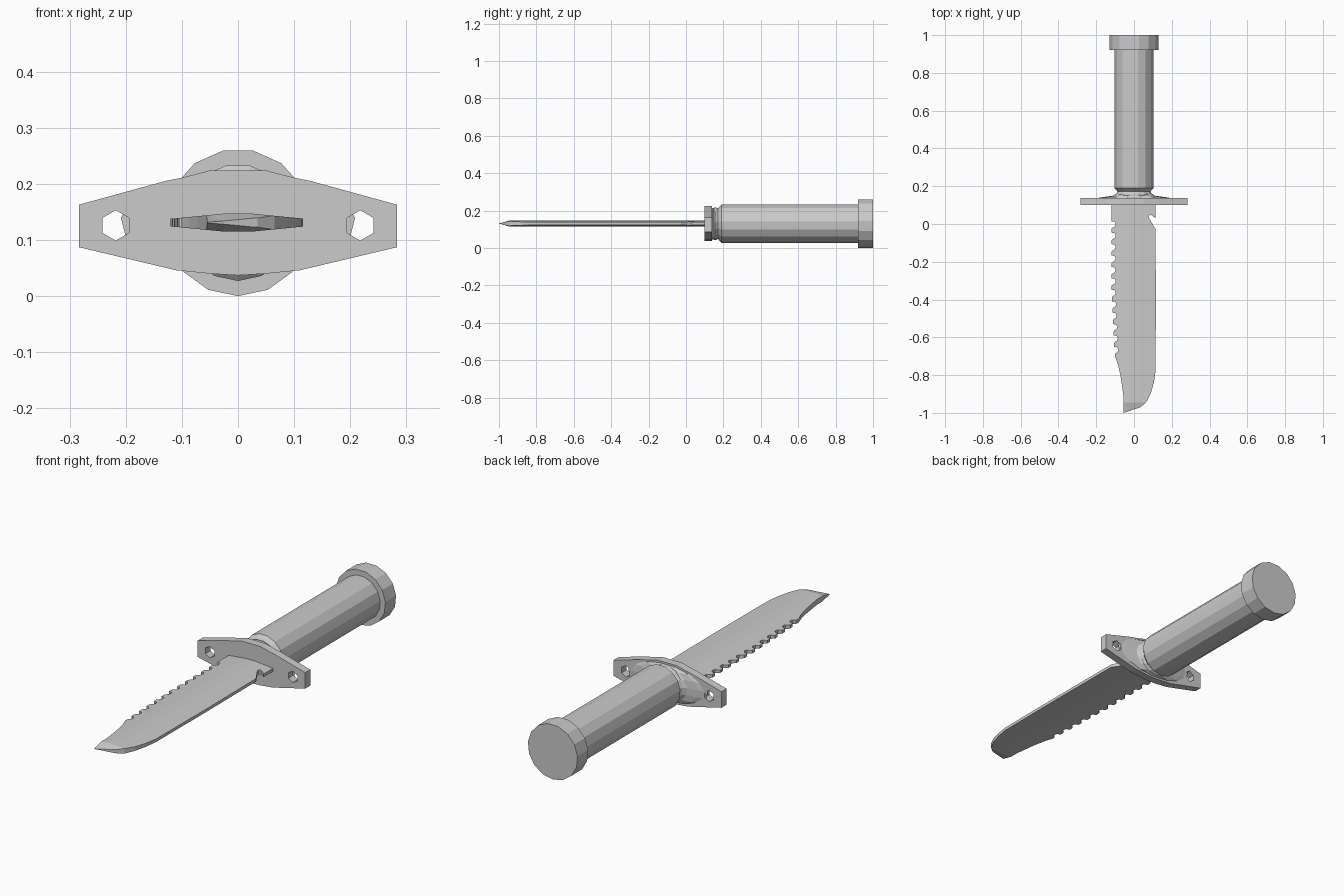
import bpy, bmesh, math

if "Cube" in bpy.data.objects:
    bpy.data.objects.remove(bpy.data.objects["Cube"])

AXIS_Z = 0.131


def finish(name, bm):
    bmesh.ops.recalc_face_normals(bm, faces=bm.faces)
    mesh = bpy.data.meshes.new(name)
    bm.to_mesh(mesh)
    bm.free()
    ob = bpy.data.objects.new(name, mesh)
    bpy.context.collection.objects.link(ob)
    return ob


def loft(name, rings, sides=15):
    """Closed 15-sided body along y; rings are (y, x radius, z radius)."""
    bm = bmesh.new()
    loops = []
    for y, rx, rz in rings:
        angles = [2 * math.pi * i / sides - math.pi / 2 for i in range(sides)]
        loops.append([bm.verts.new((rx * math.cos(a), y, AXIS_Z + rz * math.sin(a)))
                      for a in angles])
    for a, b in zip(loops, loops[1:]):
        for i in range(sides):
            j = (i + 1) % sides
            bm.faces.new((a[i], a[j], b[j], b[i]))
    bm.faces.new(loops[0])
    bm.faces.new(loops[-1])
    return finish(name, bm)


# Grip, neck and pommel
loft("grip", [(0.15, 0.095, 0.088), (0.16, 0.095, 0.088), (0.172, 0.088, 0.083),
              (0.19, 0.104, 0.104), (0.93, 0.104, 0.104)])
loft("pommel", [(0.92, 0.131, 0.131), (1.0, 0.131, 0.131)])
loft("guard_collar", [(0.135, 0.21, 0.086), (0.142, 0.17, 0.086),
                      (0.15, 0.11, 0.084), (0.165, 0.09, 0.078)])

# Guard plate with a hexagonal hole at each end
half = [(0.283, 0.087), (0.283, 0.163), (0.13, 0.205), (0.10, 0.211), (0.05, 0.224)]
bottom = [(0.0, 0.037), (0.05, 0.040), (0.11, 0.046)]
right = bottom + half
outline = right + [(-x, z) for x, z in reversed(right) if x > 0]
hexes = [[(cx + 0.027 * math.sin(i * math.pi / 3), 0.126 + 0.027 * math.cos(i * math.pi / 3))
          for i in range(6)] for cx in (-0.218, 0.218)]
bm = bmesh.new()
for loop in [outline] + hexes:
    vs = [bm.verts.new((x, 0.10, z)) for x, z in loop]
    for i, v in enumerate(vs):
        bm.edges.new((v, vs[(i + 1) % len(vs)]))
bmesh.ops.triangle_fill(bm, edges=bm.edges[:], use_beauty=True, normal=(0, -1, 0))
ext = bmesh.ops.extrude_face_region(bm, geom=bm.faces[:], use_keep_orig=True)
for g in ext["geom"]:
    if isinstance(g, bmesh.types.BMVert):
        g.co.y = 0.138
finish("guard", bm)

# Blade outline: cutting edge with notch, clipped tip, then the saw-toothed spine
pts = [(0.114, 0.11), (0.114, 0.03), (0.10, 0.042), (0.085, 0.05), (0.077, 0.042),
       (0.08, 0.03), (0.114, -0.027), (0.116, -0.4), (0.114, -0.78), (0.105, -0.84),
       (0.088, -0.90), (0.065, -0.943), (0.035, -0.97), (-0.01, -0.985), (-0.055, -1.0),
       (-0.057, -0.90), (-0.072, -0.80), (-0.086, -0.74), (-0.101, -0.70)]
TEETH, PITCH = 12, 0.0605
for i in range(TEETH):
    y = -0.665 + i * PITCH
    x = -0.105 - 0.014 * min(1, i / 5)
    pts += [(x + 0.006, y - 0.02), (x + 0.018, y - 0.013), (x + 0.022, y),
            (x + 0.016, y + 0.012), (x, y + 0.014)]
    if i < TEETH - 1:
        pts.append((x - 0.001, y + 0.034))
pts.append((-0.118, 0.11))


def half_thickness(x, y):
    t = 0.016 - 0.009 * min(1, max(0, (abs(x) - 0.025) / 0.092))
    return t * min(1, max(0.06, (y + 1.0) / 0.055))


bm = bmesh.new()
bm.faces.new([bm.verts.new((x, y, AXIS_Z)) for x, y in pts])
# Crease lines where the bevels begin
for co, no in [((-0.025, 0, 0), (1, 0, 0)), ((0.025, 0, 0), (1, 0, 0)),
               ((0, -0.945, 0), (0, 1, 0))]:
    bmesh.ops.bisect_plane(bm, geom=bm.verts[:] + bm.edges[:] + bm.faces[:],
                           plane_co=co, plane_no=no, dist=1e-5)
bmesh.ops.triangulate(bm, faces=bm.faces[:])
lower = bm.verts[:]
ext = bmesh.ops.extrude_face_region(bm, geom=bm.faces[:], use_keep_orig=True)
upper = [g for g in ext["geom"] if isinstance(g, bmesh.types.BMVert)]
for group, sign in ((lower, -1), (upper, 1)):
    for v in group:
        v.co.z = AXIS_Z + sign * half_thickness(v.co.x, v.co.y)
finish("blade", bm)
